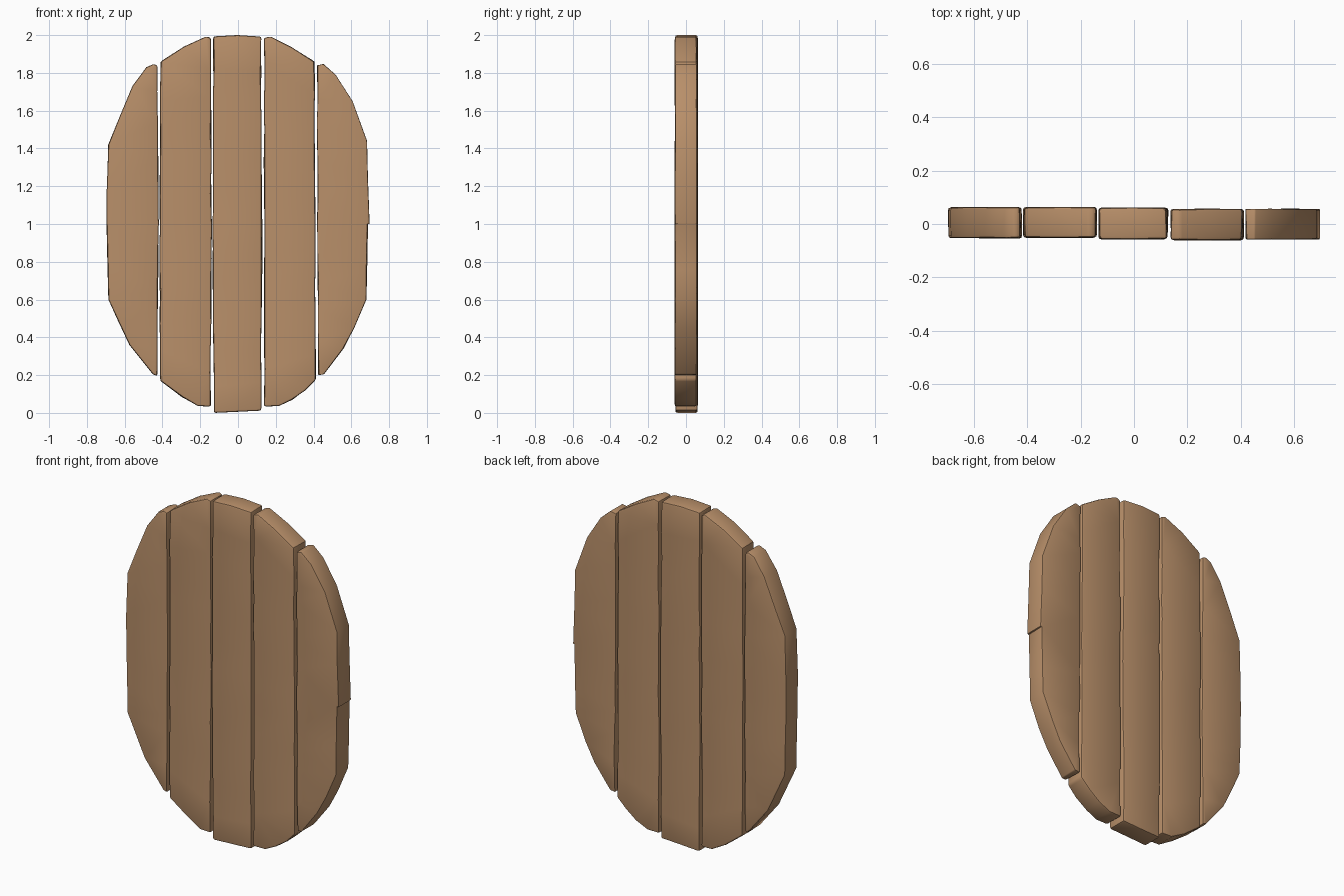
import bpy, bmesh, random
from mathutils import Vector

if "Cube" in bpy.data.objects:
    bpy.data.objects.remove(bpy.data.objects["Cube"])

random.seed(4)

wood = bpy.data.materials.new("warm brown wood")
wood.diffuse_color = (0.48, 0.275, 0.142, 1)
wood.use_nodes = True
wood.node_tree.nodes["Principled BSDF"].inputs["Base Color"].default_value = wood.diffuse_color


def plank(name, outline, y0, y1):
    """Extrude an (x, z) outline along y, with long edges chipped and all rims rounded."""
    # split long edges so that they can wander like hand-cut timber
    pts = []
    for i, p in enumerate(outline):
        a, b = Vector(p), Vector(outline[(i + 1) % len(outline)])
        pts.append(a)
        n = int((b - a).length / 0.16)
        for k in range(1, n):
            pts.append(a.lerp(b, (k + random.uniform(-.25, .25)) / n))
    cx = sum(p.x for p in pts) / len(pts)
    bm = bmesh.new()
    rings = []
    for y in (y0, y1):
        ring = []
        for p in pts:
            inward = 1 if p.x < cx else -1
            ring.append(bm.verts.new((p.x + inward * random.uniform(0, .006),
                                      y + random.uniform(-.0015, .0015), p.y)))
        rings.append(ring)
    front, back = rings
    bm.faces.new(front)
    bm.faces.new(back[::-1])
    n = len(pts)
    for i in range(n):
        j = (i + 1) % n
        bm.faces.new((front[j], front[i], back[i], back[j]))
    bmesh.ops.recalc_face_normals(bm, faces=bm.faces)

    # soft rims on both broad faces and at the plank's sharp corners
    rims = [e for e in bm.edges
            if e.calc_face_angle(0) > 0.7]
    bmesh.ops.bevel(bm, geom=rims, offset=0.011, segments=2,
                    profile=0.55, affect='EDGES', clamp_overlap=True)
    bmesh.ops.triangulate(bm, faces=[f for f in bm.faces if len(f.verts) > 4])
    me = bpy.data.meshes.new(name)
    bm.to_mesh(me)
    bm.free()
    me.materials.append(wood)
    ob = bpy.data.objects.new(name, me)
    bpy.context.collection.objects.link(ob)
    bpy.ops.object.select_all(action='DESELECT')
    ob.select_set(True)
    bpy.context.view_layer.objects.active = ob
    bpy.ops.object.shade_smooth_by_angle(angle=0.6)


# five boards from left to right, cut to a tall oval
plank("outer_left_plank",
      [(-.426, .195), (-.45, .205), (-.58, .36), (-.64, .49), (-.687, .60), (-.70, 1.0),
       (-.69, 1.42), (-.56, 1.73), (-.48, 1.83), (-.445, 1.847), (-.423, 1.84),
       (-.419, 1.0)], -.053, .063)
plank("inner_left_plank",
      [(-.142, .034), (-.21, .036), (-.30, .085), (-.415, .17), (-.417, 1.0),
       (-.414, 1.86), (-.29, 1.94), (-.165, 1.993), (-.140, 1.985),
       (-.138, 1.0)], -.051, .063)
plank("centre_plank",
      [(.127, .012), (0, .006), (-.132, .0), (-.135, 1.0), (-.133, 1.993), (0, 2.0),
       (.124, 1.992), (.130, 1.0)], -.056, .061)
plank("inner_right_plank",
      [(.413, .175), (.36, .12), (.29, .07), (.21, .036), (.137, .034), (.135, 1.0),
       (.136, 1.985), (.17, 1.993), (.29, 1.935), (.408, 1.86),
       (.413, 1.0)], -.060, .056)
plank("outer_right_plank",
      [(.69, 1.0), (.682, .60), (.62, .45), (.56, .34), (.45, .205), (.424, .20),
       (.418, 1.0), (.417, 1.84), (.45, 1.847), (.52, 1.79), (.61, 1.65),
       (.687, 1.44), (.697, 1.0)], -.057, .056)
